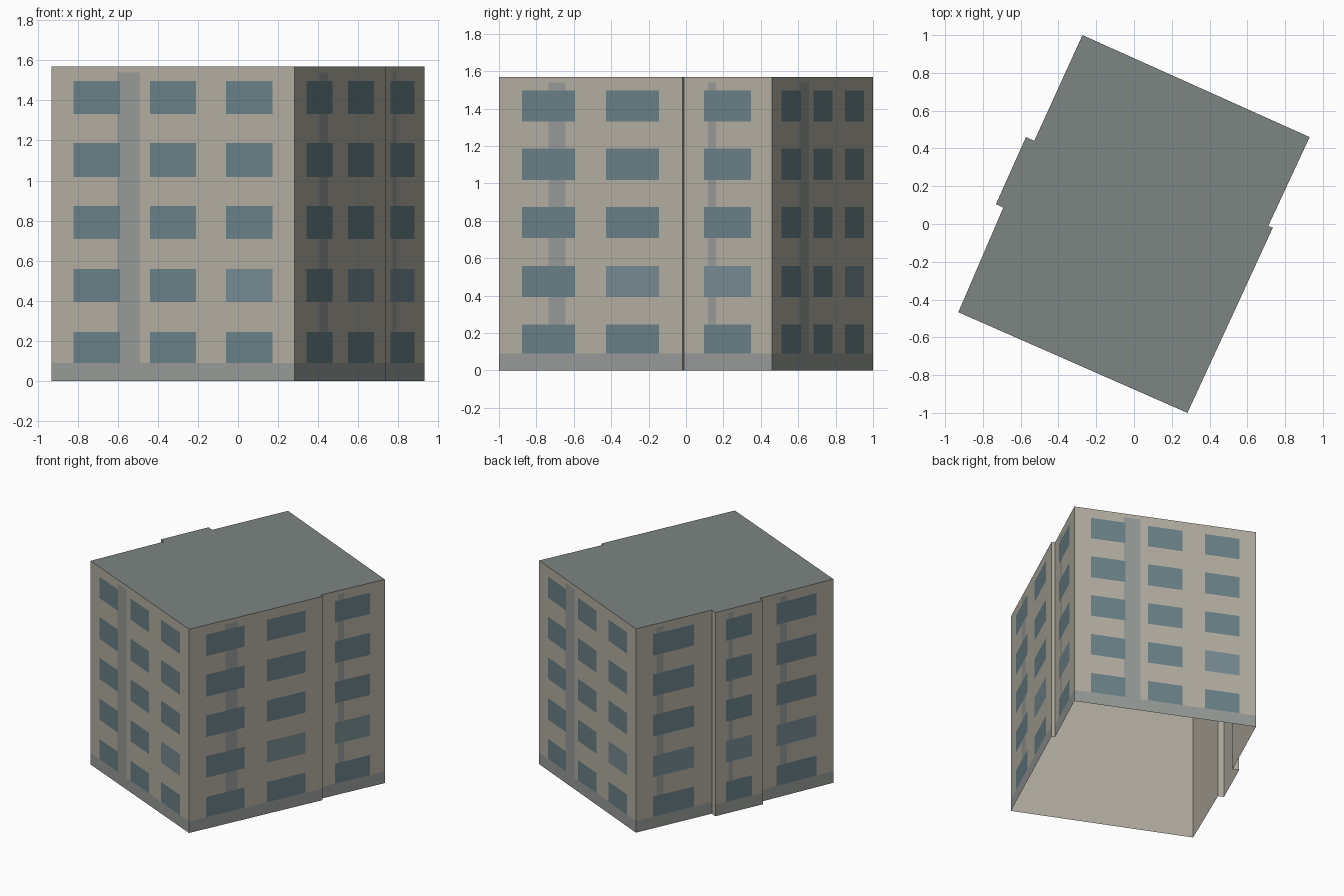
import bpy
from mathutils import Vector

if "Cube" in bpy.data.objects:
    bpy.data.objects.remove(bpy.data.objects["Cube"])

H, BASE = 1.57, 0.09
# Footprint corners, anticlockwise from the left end of the front wall
PLAN = [(-.93, -.467), (.283, -1), (.735, -.02), (.711, -.01), (.93, .46),
        (-.273, 1), (-.528, .44), (-.572, .46), (-.731, .105), (-.692, .087)]
ROWS = [(.09, .245), (.394, .559), (.708, .873), (1.018, 1.187), (1.332, 1.496)]
THREE = [(.091, .281), (.405, .595), (.719, .909)]
TWO = [(.126, .415), (.584, .873)]
ONE = [(.225, .765)]
# Window columns per wall (wall index -> spans along that wall)
WINDOWS = {0: THREE, 1: TWO, 3: ONE, 4: THREE, 5: ONE, 7: ONE, 9: ONE}


def material(name, rgb):
    m = bpy.data.materials.new(name)
    m.diffuse_color = [(c / 255) ** 2.2 for c in rgb] + [1]
    m.use_nodes = True
    m.node_tree.nodes["Principled BSDF"].inputs["Base Color"].default_value = m.diffuse_color
    return m


def make(name, verts, faces, mat):
    me = bpy.data.meshes.new(name)
    me.from_pydata(verts, [], faces)
    me.materials.append(mat)
    ob = bpy.data.objects.new(name, me)
    bpy.context.collection.objects.link(ob)


def panel(wall, u0, u1, z0, z1, off):
    """Corners of a flat rectangle lying just outside one wall."""
    a = Vector(PLAN[wall])
    d = Vector(PLAN[(wall + 1) % len(PLAN)]) - a
    n = Vector((d.y, -d.x)).normalized() * off
    p, q = a + d * u0 + n, a + d * u1 + n
    return [(*p, z0), (*q, z0), (*q, z1), (*p, z1)]


def panels(name, specs, mat):
    verts = [v for s in specs for v in panel(*s)]
    make(name, verts, [range(i, i + 4) for i in range(0, len(verts), 4)], mat)


wall_mat = material("wall", (178, 173, 160))
roof_mat = material("roof", (124, 132, 129))
base_mat = material("base", (150, 154, 151))
glass = material("glass", (106, 128, 135))
pale_glass = material("pale_glass", (118, 138, 145))

# Outer walls, open underneath, and a flat roof
n = len(PLAN)
ring = [(x, y, z) for z in (0, H) for x, y in PLAN]
make("walls", ring, [(i, (i + 1) % n, (i + 1) % n + n, i + n) for i in range(n)], wall_mat)
make("roof", [(x, y, H) for x, y in PLAN], [range(n)], roof_mat)

# Plinth band and one vertical strip on every main wall
panels("plinth", [(w, 0, 1, 0, BASE, .001) for w in WINDOWS], base_mat)
panels("wall_strips", [(w, .272, .364, BASE, 1.54, .001) for w in WINDOWS], base_mat)

# Windows, with a few paler panes on the lower floors
dark, pale = [], []
for w, cols in WINDOWS.items():
    for r, (z0, z1) in enumerate(ROWS):
        for u0, u1 in cols:
            lit = r == 1 and (u0, u1) == cols[-1]
            (pale if lit else dark).append((w, u0, u1, z0, z1, .002))
panels("windows", dark, glass)
panels("pale_windows", pale, pale_glass)
